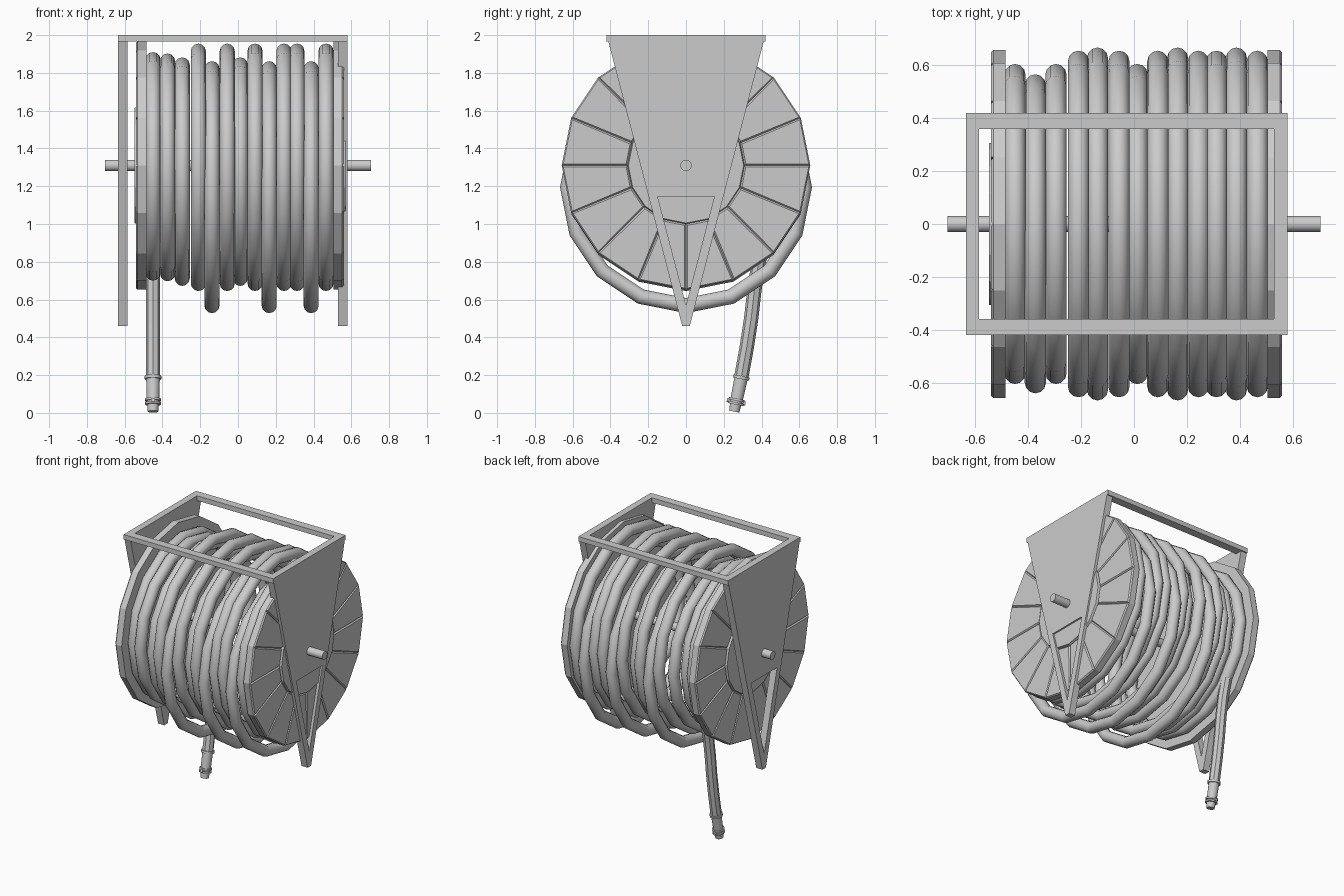
import bpy, bmesh, math
from mathutils import Vector, Matrix

if "Cube" in bpy.data.objects:
    bpy.data.objects.remove(bpy.data.objects["Cube"])

GREY = (0.6, 0.6, 0.6, 1)
grey = bpy.data.materials.new("light grey")
grey.use_nodes = True
grey.diffuse_color = GREY
grey.node_tree.nodes["Principled BSDF"].inputs["Base Color"].default_value = GREY

AXLE_Z = 1.31
SIDES = 16


def finish(ob, name, smooth=False):
    ob.name = name
    ob.data.materials.clear()
    ob.data.materials.append(grey)
    if smooth:
        bpy.ops.object.select_all(action="DESELECT")
        ob.select_set(True)
        bpy.context.view_layer.objects.active = ob
        bpy.ops.object.shade_smooth_by_angle(angle=math.radians(40))
    return ob


def from_bmesh(bm, name, smooth=False):
    bmesh.ops.recalc_face_normals(bm, faces=bm.faces)
    mesh = bpy.data.meshes.new(name)
    bm.to_mesh(mesh)
    bm.free()
    ob = bpy.data.objects.new(name, mesh)
    bpy.context.collection.objects.link(ob)
    return finish(ob, name, smooth)


def box(name, x0, x1, y0, y1, z0, z1):
    bm = bmesh.new()
    bmesh.ops.create_cube(bm, size=1)
    bmesh.ops.scale(bm, vec=(x1 - x0, y1 - y0, z1 - z0), verts=bm.verts)
    bmesh.ops.translate(bm, vec=((x0 + x1) / 2, (y0 + y1) / 2, (z0 + z1) / 2), verts=bm.verts)
    return from_bmesh(bm, name)


# Tapered side plate with a triangular opening
def side_plate(name, x0, x1):
    bm = bmesh.new()
    pts = [(-.42, 2), (.42, 2), (-.02, .46), (.02, .46), (-.15, 1.145), (.15, 1.145), (0, .57)]
    v = [bm.verts.new((x0, y, z)) for y, z in pts]
    for loop in ((0, 4, 5, 1), (0, 2, 6, 4), (1, 5, 6, 3), (2, 3, 6)):
        bm.faces.new([v[i] for i in loop])
    bmesh.ops.recalc_face_normals(bm, faces=bm.faces)
    grown = bmesh.ops.extrude_face_region(bm, geom=bm.faces[:], use_keep_orig=True)
    moved = [g for g in grown["geom"] if isinstance(g, bmesh.types.BMVert)]
    bmesh.ops.translate(bm, vec=(x1 - x0, 0, 0), verts=moved)
    return from_bmesh(bm, name)


# Reel flange: sixteen raised panels around a raised hub
def flange(name, inner_x, side):
    def ring(r, x):
        return [bm.verts.new((inner_x + side * x, r * math.cos(a), AXLE_Z + r * math.sin(a)))
                for a in (math.tau * i / SIDES for i in range(SIDES))]

    def bridge(a, b):
        return [bm.faces.new((a[i - 1], a[i], b[i], b[i - 1])) for i in range(SIDES)]

    bm = bmesh.new()
    back, rim = ring(.658, 0), ring(.658, .046)
    hub_foot, hub_top = ring(.31, .046), ring(.305, .063)
    bm.faces.new(back)
    bridge(back, rim)
    panels = bridge(rim, hub_foot)
    bridge(hub_foot, hub_top)
    bm.faces.new(hub_top)
    bmesh.ops.recalc_face_normals(bm, faces=bm.faces)
    bmesh.ops.inset_individual(bm, faces=panels, thickness=.011, depth=.009)
    return from_bmesh(bm, name)


# Frame
side_plate("right_side_plate", -.635, -.585)
side_plate("left_side_plate", .53, .58)
box("front_top_bar", -.635, .58, -.42, -.36, 1.965, 2)
box("back_top_bar", -.635, .58, .36, .42, 1.965, 2)

# Reel
flange("right_flange", -.485, -1)
flange("left_flange", .505, 1)
bpy.ops.mesh.primitive_cylinder_add(vertices=16, radius=.03, depth=1.41,
                                    location=(0, 0, AXLE_Z), rotation=(0, math.pi / 2, 0))
finish(bpy.context.object, "axle", True)

# Hose coils: x, y centre, z centre, outer radius
TUBE = .04
full, sag, small = (0, 1.3, .655), (0, 1.195, .667), (0, 1.277, .605)
coils = [(-.45, (0, 1.305, .605)), (-.373, (-.037, 1.3, .603)), (-.295, small),
         (-.21, full), (-.138, sag), (-.057, full), (.012, small), (.09, full),
         (.165, sag), (.243, full), (.312, full), (.387, sag), (.466, full)]
for n, (x, (y, z, r)) in enumerate(coils, 1):
    bpy.ops.mesh.primitive_torus_add(major_segments=SIDES, minor_segments=12,
                                     major_radius=r - TUBE, minor_radius=TUBE,
                                     location=(x, y, z), rotation=(0, math.pi / 2, 0))
    ob = finish(bpy.context.object, f"hose_coil_{n}")
    ob.data.shade_smooth()

# Loose hose end
HOSE_X = -.45
tip, top = Vector((HOSE_X, .255, .007)), Vector((HOSE_X, .295, .2))
curve = bpy.data.curves.new("hose_tail", "CURVE")
curve.dimensions = "3D"
curve.bevel_depth = .038
curve.bevel_resolution = 2
curve.use_fill_caps = True
path = [(.42, .93), (.385, .8), (.362, .65), (.345, .5), (.322, .35), (.293, .19)]
spline = curve.splines.new("POLY")
spline.points.add(len(path) - 1)
for p, (y, z) in zip(spline.points, path):
    p.co = (HOSE_X, y, z, 1)
tail = bpy.data.objects.new("hose_tail", curve)
bpy.context.collection.objects.link(tail)
bpy.ops.object.select_all(action="DESELECT")
tail.select_set(True)
bpy.context.view_layer.objects.active = tail
bpy.ops.object.convert(target="MESH")
finish(bpy.context.object, "hose_tail", True)

# Turned end fitting with collars
profile = [(0, 0), (.028, 0), (.031, .038), (.042, .038), (.042, .05), (.032, .05),
           (.032, .058), (.042, .058), (.042, .07), (.034, .07), (.036, .176),
           (.045, .176), (.045, .192), (.036, .192), (0, .192)]
bm = bmesh.new()
verts = [bm.verts.new((r, 0, d)) for r, d in profile]
edges = [bm.edges.new(pair) for pair in zip(verts, verts[1:])]
bmesh.ops.spin(bm, geom=verts + edges, cent=(0, 0, 0), axis=(0, 0, 1),
               angle=math.tau, steps=14, use_merge=True)
bmesh.ops.remove_doubles(bm, verts=bm.verts, dist=.0001)
turn = (top - tip).to_track_quat("Z", "Y").to_matrix().to_4x4()
bm.transform(Matrix.Translation(tip) @ turn)
from_bmesh(bm, "hose_fitting", True)

# Cross pin through the fitting
bpy.ops.mesh.primitive_cylinder_add(vertices=10, radius=.011, depth=.1,
                                    location=tip.lerp(top, .27), rotation=(math.pi / 2 - .2, 0, 0))
finish(bpy.context.object, "fitting_pin", True)
